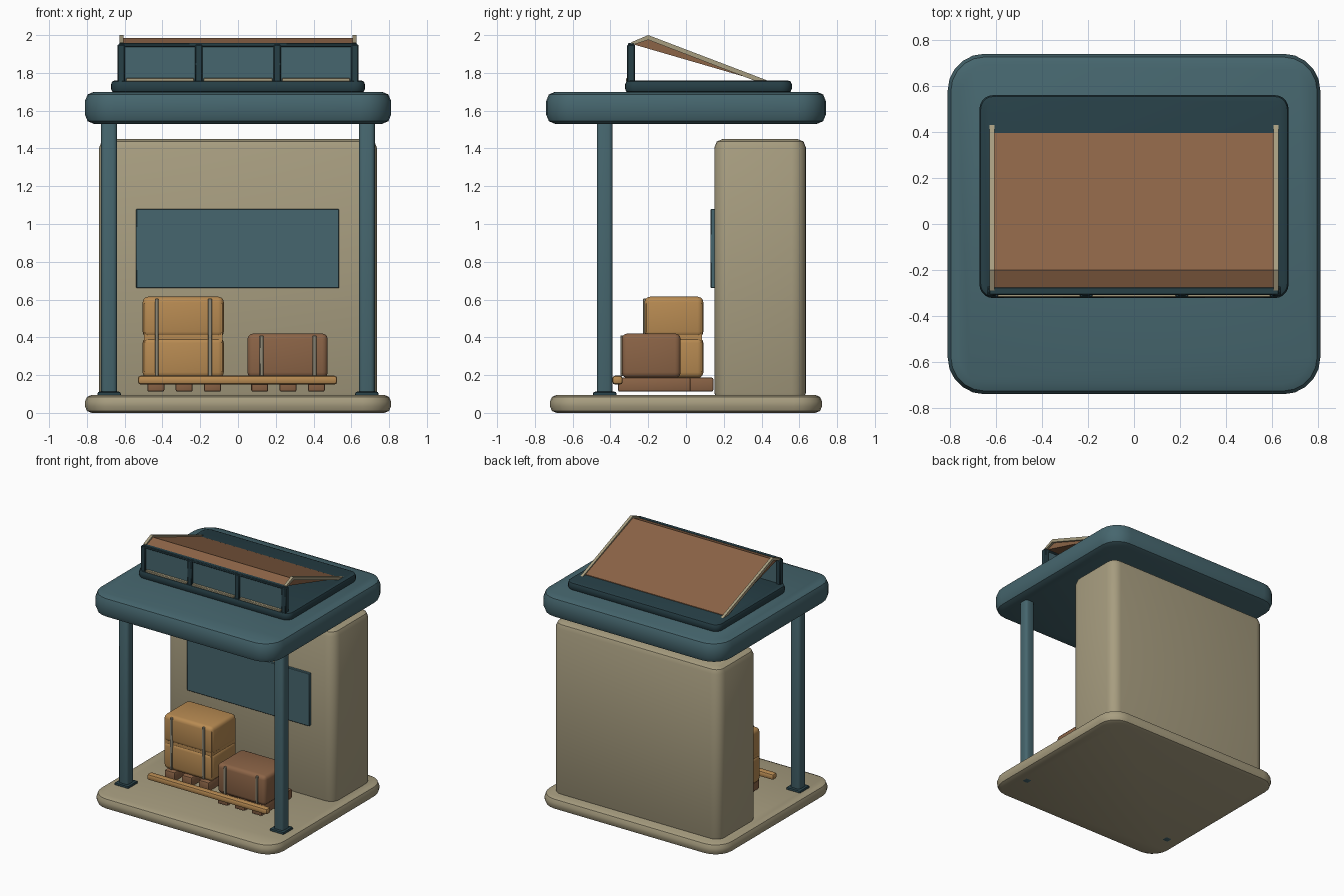
import bpy, bmesh, math
from mathutils import Vector

old = bpy.data.objects.get("Cube")
if old:
    bpy.data.objects.remove(old, do_unlink=True)


def material(name, rgb):
    m = bpy.data.materials.new(name)
    m.use_nodes = True
    m.diffuse_color = (*rgb, 1)
    m.node_tree.nodes["Principled BSDF"].inputs["Base Color"].default_value = (*rgb, 1)
    return m


teal = material("teal_paint", (0.061, 0.133, 0.156))
dark = material("dark_teal", (0.02, 0.05, 0.062))
beige = material("warm_beige", (0.39, 0.34, 0.216))
brown = material("brown", (0.26, 0.127, 0.062))
tan = material("tan_wood", (0.48, 0.258, 0.085))
grey = material("strap_grey", (0.28, 0.25, 0.18))


def finish(name, bm, mat):
    bmesh.ops.recalc_face_normals(bm, faces=bm.faces)
    mesh = bpy.data.meshes.new(name)
    bm.to_mesh(mesh)
    bm.free()
    mesh.materials.append(mat)
    ob = bpy.data.objects.new(name, mesh)
    bpy.context.collection.objects.link(ob)
    bpy.ops.object.select_all(action="DESELECT")
    ob.select_set(True)
    bpy.context.view_layer.objects.active = ob
    bpy.ops.object.shade_smooth_by_angle(angle=math.radians(40))
    return ob


def bare_box(x, y, z):
    bm = bmesh.new()
    bmesh.ops.create_cube(bm, size=1)
    for v in bm.verts:
        v.co = Vector([(a + b) / 2 + c * (b - a) for (a, b), c in zip((x, y, z), v.co)])
    return bm


# Box with every edge rounded alike
def box(name, mat, x, y, z, r=0.0, seg=2):
    bm = bare_box(x, y, z)
    if r:
        bmesh.ops.bevel(bm, geom=bm.edges[:], offset=r, segments=seg,
                        profile=0.5, affect="EDGES", clamp_overlap=True)
    return finish(name, bm, mat)


# Slab with rounded plan corners and softened top and bottom rims
def slab(name, mat, x, y, z, corner, rim, seg=2):
    bm = bare_box(x, y, z)
    upright = [e for e in bm.edges if abs(e.verts[0].co.z - e.verts[1].co.z) > 0.01]
    bmesh.ops.bevel(bm, geom=upright, offset=corner, segments=5,
                    profile=0.5, affect="EDGES")
    rims = [e for e in bm.edges if abs(e.verts[0].co.z - e.verts[1].co.z) < 0.001]
    bmesh.ops.bevel(bm, geom=rims, offset=rim, segments=seg,
                    profile=0.5, affect="EDGES")
    return finish(name, bm, mat)


# Side profile in y and z, extruded along x
def prism(name, mat, profile, x0, x1):
    bm = bmesh.new()
    face = bm.faces.new([bm.verts.new((x0, y, z)) for y, z in profile])
    ext = bmesh.ops.extrude_face_region(bm, geom=[face])
    moved = [g for g in ext["geom"] if isinstance(g, bmesh.types.BMVert)]
    bmesh.ops.translate(bm, vec=(x1 - x0, 0, 0), verts=moved)
    return finish(name, bm, mat)


# Main shell
slab("floor_base", beige, (-0.81, 0.81), (-0.72, 0.72), (0, 0.095), 0.15, 0.035)
slab("roof", teal, (-0.81, 0.81), (-0.74, 0.74), (1.53, 1.70), 0.16, 0.048)
slab("back_cabin", beige, (-0.735, 0.735), (0.15, 0.635), (0.06, 1.45), 0.075, 0.045)
box("wall_panel", teal, (-0.54, 0.535), (0.13, 0.16), (0.66, 1.08), 0.004, 1)

# Front posts with foot plates
for side, label in ((1, "left"), (-1, "right")):
    cx = 0.682 * side
    box(label + "_post", teal, (cx - 0.042, cx + 0.042), (-0.472, -0.388),
        (-0.001, 1.56), 0.022, 3)
    box(label + "_post_foot", dark, (cx - 0.062, cx + 0.062), (-0.492, -0.368),
        (0.085, 0.112), 0.01, 2)

# Pallet rail and runners
box("pallet_rail", tan, (-0.53, 0.525), (-0.39, -0.335), (0.15, 0.197), 0.015)
for label, start, y0 in (("rear", -0.48, -0.24), ("front", 0.07, -0.36)):
    for i in range(3):
        x = start + 0.15 * i
        box(f"{label}_pallet_runner_{i + 1}", brown, (x, x + 0.09),
            (y0, y0 + 0.385), (0.112, 0.187), 0.01)

# Stacked crates and the single crate
for i, label in enumerate(("lower", "upper")):
    z = 0.185 + 0.215 * i
    box(label + "_crate", tan, (-0.505, -0.075), (-0.22, 0.092), (z, z + 0.215), 0.03, 3)
box("tall_crate_core", tan, (-0.498, -0.082), (-0.213, 0.085), (0.22, 0.58))
box("small_crate", brown, (0.05, 0.475), (-0.34, -0.028), (0.185, 0.42), 0.03, 3)

# Straps on the crate fronts
for label, xs, y, top in (("tall", (-0.43, -0.148), -0.22, 0.605),
                          ("small", (0.125, 0.405), -0.34, 0.41)):
    for i, x in enumerate(xs):
        box(f"{label}_strap_{i + 1}", grey, (x - 0.01, x + 0.01),
            (y - 0.008, y + 0.025), (0.195, top), 0.003, 1)

# Roof light: curb, panes, frame and sills
slab("skylight_curb", dark, (-0.672, 0.672), (-0.322, 0.56), (1.695, 1.76), 0.06, 0.02)
box("skylight_glass", teal, (-0.62, 0.62), (-0.298, -0.282), (1.75, 1.95))
box("skylight_header", dark, (-0.63, 0.63), (-0.308, -0.274), (1.938, 1.958), 0.004, 1)
bars = (-0.618, -0.208, 0.208, 0.618)
for i, x in enumerate(bars):
    box(f"skylight_bar_{i + 1}", dark, (x - 0.02, x + 0.02),
        (-0.312, -0.27), (1.745, 1.95), 0.005, 1)
for i, (a, b) in enumerate(zip(bars, bars[1:])):
    box(f"skylight_sill_{i + 1}", beige, (a + 0.025, b - 0.025),
        (-0.318, -0.295), (1.755, 1.772), 0.003, 1)

# Wedge lid with side trims
prism("skylight_lid", brown,
      [(-0.285, 1.953), (-0.2, 1.985), (0.395, 1.765), (0.395, 1.755)], -0.61, 0.61)
for side, label in ((1, "left"), (-1, "right")):
    prism(label + "_lid_trim", beige,
          [(-0.29, 1.945), (-0.29, 1.962), (-0.2, 2.0), (0.43, 1.76),
           (0.36, 1.76), (-0.2, 1.975)], side * 0.606, side * 0.628)
